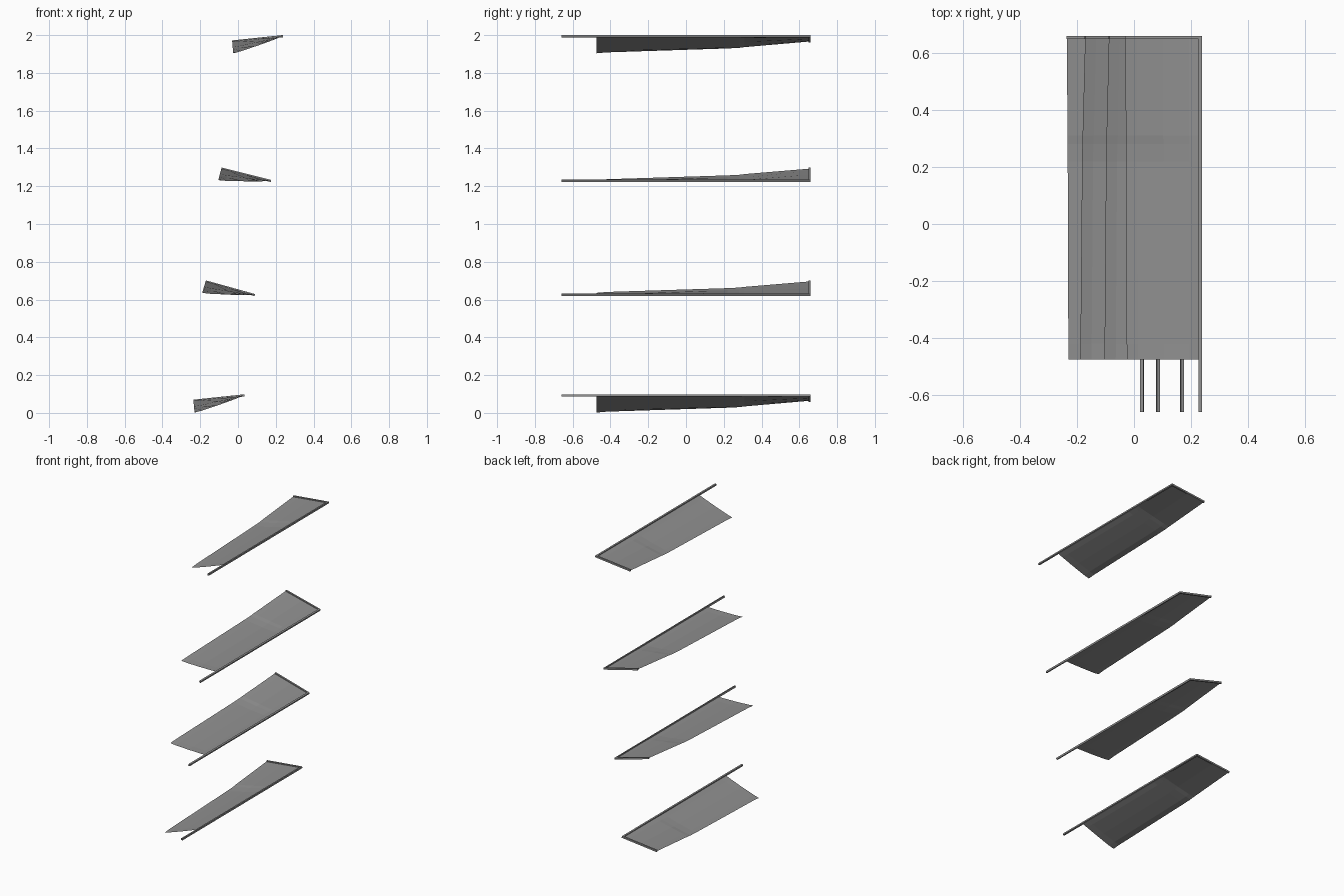
import bpy
from math import radians
from mathutils import Matrix

if "Cube" in bpy.data.objects:
    bpy.data.objects.remove(bpy.data.objects["Cube"])

ROD = 0.0115      # square rod thickness
CHORD = 0.265     # distance from rod to trailing edge

# dark grey for frame and cloth
grey = bpy.data.materials.new("dark_grey")
grey.diffuse_color = (0.28, 0.28, 0.28, 1)
grey.use_nodes = True
grey.node_tree.nodes["Principled BSDF"].inputs["Base Color"].default_value = grey.diffuse_color


def make_mesh(name, verts, faces, matrix):
    mesh = bpy.data.meshes.new(name)
    mesh.from_pydata(verts, [], faces)
    mesh.transform(matrix)
    mesh.materials.append(grey)
    mesh.update()
    obj = bpy.data.objects.new(name, mesh)
    bpy.context.collection.objects.link(obj)
    return obj


def box(name, x0, x1, y0, y1, matrix):
    h = ROD / 2
    verts = [(x, y, z) for x in (x0, x1) for y in (y0, y1) for z in (-h, h)]
    faces = [(0, 1, 3, 2), (4, 6, 7, 5), (0, 4, 5, 1),
             (2, 3, 7, 6), (0, 2, 6, 4), (1, 5, 7, 3)]
    return make_mesh(name, verts, faces, matrix)


def sail(name, matrix):
    # rows: y, trailing edge drop, chord length, sag of the inner panel
    rows = [(-0.475, -0.063, 0.266, 0.004), (-0.42, -0.058, 0.266, 0.007),
            (0.22, -0.037, 0.266, 0.007), (0.28, -0.034, 0.266, 0.004),
            (0.31, -0.030, 0.266, 0.002), (0.655, 0.0, CHORD, 0.0)]
    cols = [(0, 0), (0.15, 0.6), (0.5, 1), (0.85, 0.8), (1, 0)]
    verts = [(-t * c, y, t * drop - s * sag)
             for y, drop, c, sag in rows for t, s in cols]
    n = len(cols)
    faces = [(r * n + c, r * n + c + 1, (r + 1) * n + c + 1, (r + 1) * n + c)
             for r in range(len(rows) - 1) for c in range(n - 1)]
    return make_mesh(name, verts, faces, matrix)


# rod x, rod z, pitch of each wing about its rod
wings = [("bottom", 0.028, 0.092, -6), ("lower_middle", 0.084, 0.625, 15.5),
         ("upper_middle", 0.169, 1.229, 14), ("top", 0.233, 1.994, -6)]

for label, x, z, pitch in wings:
    m = Matrix.Translation((x, 0, z)) @ Matrix.Rotation(radians(pitch), 4, 'Y')
    h = ROD / 2
    box(label + "_spar", -h, h, -0.66, 0.66, m)
    box(label + "_end_bar", -CHORD, -h, 0.66 - ROD, 0.66, m)
    sail(label + "_sail", m)
